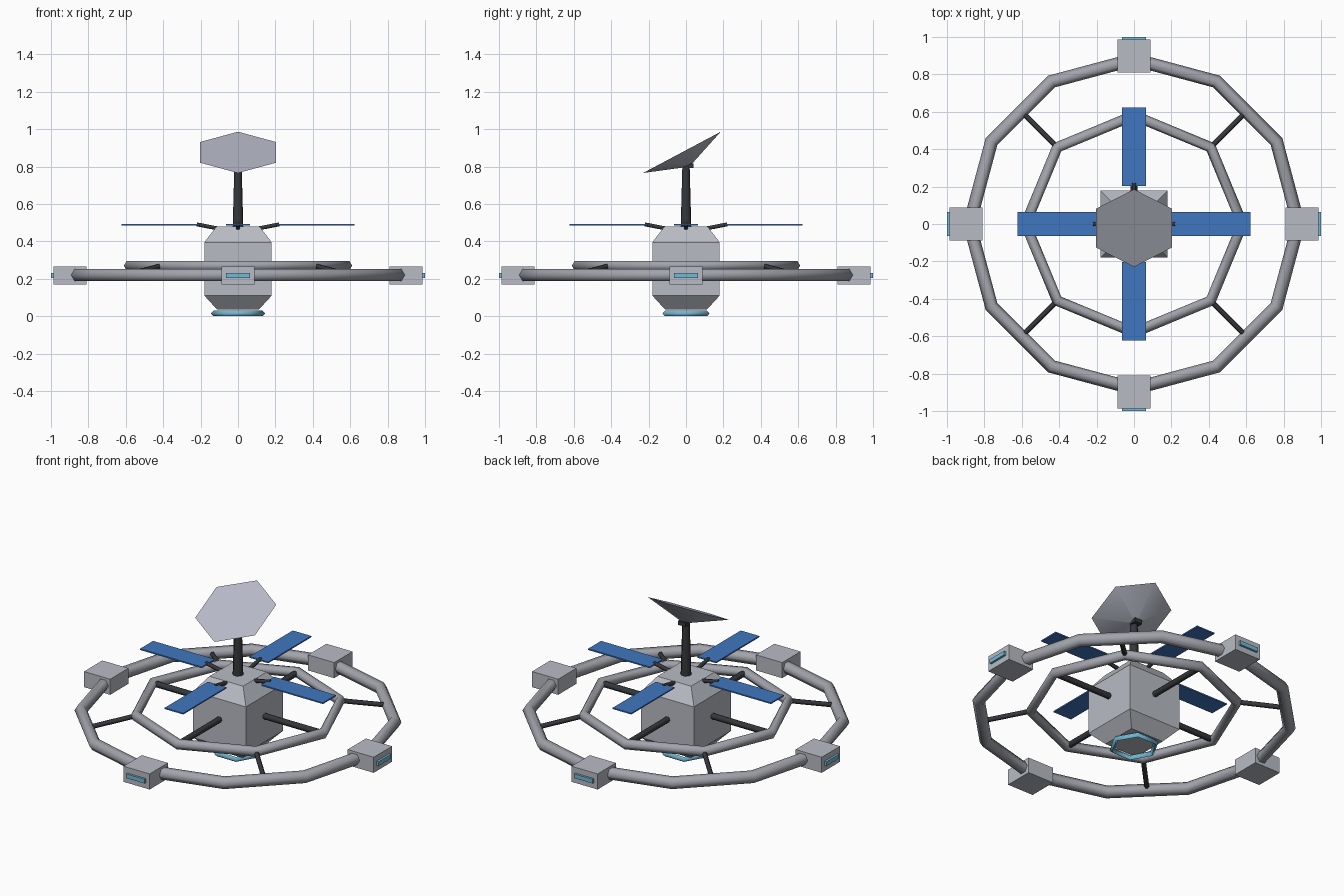
import bpy
import bmesh
from math import cos, sin, pi, radians, sqrt
from mathutils import Vector, Matrix

cube = bpy.data.objects.get("Cube")
if cube:
    bpy.data.objects.remove(cube, do_unlink=True)


def material(name, rgb):
    m = bpy.data.materials.new(name)
    m.use_nodes = True
    m.diffuse_color = (*rgb, 1)
    m.node_tree.nodes["Principled BSDF"].inputs["Base Color"].default_value = (*rgb, 1)
    return m


HULL = material("hull grey", (0.48, 0.50, 0.55))
DISH = material("dish grey", (0.48, 0.50, 0.58))
TUBE = material("ring grey", (0.36, 0.37, 0.41))
DARK = material("dark metal", (0.035, 0.038, 0.043))
PANEL = material("solar blue", (0.05, 0.18, 0.52))
LIGHT = material("light cyan", (0.17, 0.48, 0.66))


def finish(name, bm, mat, smooth=None):
    bmesh.ops.recalc_face_normals(bm, faces=bm.faces)
    me = bpy.data.meshes.new(name)
    bm.to_mesh(me)
    bm.free()
    me.materials.append(mat)
    ob = bpy.data.objects.new(name, me)
    bpy.context.collection.objects.link(ob)
    if smooth:
        bpy.ops.object.select_all(action='DESELECT')
        ob.select_set(True)
        bpy.context.view_layer.objects.active = ob
        bpy.ops.object.shade_smooth_by_angle(angle=radians(smooth))
    return ob


def loft(name, sides, phase, sections, mat, smooth=None, matrix=Matrix()):
    """Capped stack of regular polygons given as (radius, height)."""
    bm = bmesh.new()
    rings = []
    for r, z in sections:
        angles = [phase + 2 * pi * i / sides for i in range(sides)]
        rings.append([bm.verts.new(matrix @ Vector((r * cos(a), r * sin(a), z))) for a in angles])
    for low, high in zip(rings, rings[1:]):
        for i in range(sides):
            j = (i + 1) % sides
            bm.faces.new((low[i], low[j], high[j], high[i]))
    bm.faces.new(rings[0])
    bm.faces.new(rings[-1])
    return finish(name, bm, mat, smooth)


def rod(name, start, end, radius, mat):
    start, axis = Vector(start), Vector(end) - Vector(start)
    turn = axis.to_track_quat('Z', 'Y').to_matrix().to_4x4()
    return loft(name, 6, 0, [(radius, 0), (radius, axis.length)], mat, 65,
                Matrix.Translation(start) @ turn)


def box(name, centre, size, mat, turn=0.0):
    bm = bmesh.new()
    place = Matrix.Rotation(turn, 4, 'Z') @ Matrix.Translation(centre)
    bmesh.ops.create_cube(bm, size=1, matrix=place @ Matrix.Diagonal((*size, 1)))
    return finish(name, bm, mat)


def torus(name, major, minor, sides, tube_sides, z, mat):
    bm = bmesh.new()
    grid = []
    for i in range(sides):
        a = 2 * pi * i / sides
        loop = []
        for k in range(tube_sides):
            b = 2 * pi * k / tube_sides
            r = major + minor * cos(b)
            loop.append(bm.verts.new((r * cos(a), r * sin(a), z + minor * sin(b))))
        grid.append(loop)
    for i in range(sides):
        for k in range(tube_sides):
            n, m = (i + 1) % sides, (k + 1) % tube_sides
            bm.faces.new((grid[i][k], grid[n][k], grid[n][m], grid[i][m]))
    return finish(name, bm, mat, 95)


# Square core with chamfered top and bottom
s = sqrt(2)
loft("core_body", 4, pi / 4,
     [(0.113 * s, 0.037), (0.18 * s, 0.11), (0.18 * s, 0.395), (0.115 * s, 0.48)], HULL)

# Rings
torus("outer_ring", 0.88, 0.036, 12, 6, 0.22, TUBE)
torus("inner_ring", 0.58, 0.03, 8, 6, 0.27, TUBE)
torus("docking_light_ring", 0.13, 0.015, 6, 4, 0.015, LIGHT)

# Mast and dish
loft("mast", 8, pi / 8, [(0.031, 0.46), (0.021, 0.81)], DARK, 50)
box("dish_mount", (0, 0.018, 0.805), (0.05, 0.045, 0.025), DARK)
tilt = Matrix.Translation((0, -0.022, 0.876)) @ Matrix.Rotation(radians(28), 4, 'X')
loft("dish", 6, pi / 2, [(0.004, -0.085), (0.235, 0)], DISH, 40, tilt)

# Four-way repeated parts
for i, side in enumerate(("left", "back", "right", "front")):
    a = i * pi / 2
    spin = Matrix.Rotation(a, 3, 'Z')
    diagonal = Matrix.Rotation(a + pi / 4, 3, 'Z')
    box(side + "_solar_panel", (0.413, 0, 0.49), (0.42, 0.126, 0.008), PANEL, a)
    rod(side + "_panel_arm", spin @ Vector((0.07, 0, 0.462)),
        spin @ Vector((0.22, 0, 0.491)), 0.012, DARK)
    rod(side + "_inner_strut", spin @ Vector((0.16, 0, 0.27)),
        spin @ Vector((0.57, 0, 0.27)), 0.018, DARK)
    rod(side + "_outer_strut", diagonal @ Vector((0.58, 0, 0.27)),
        diagonal @ Vector((0.85, 0, 0.22)), 0.014, DARK)
    box(side + "_module", (0.898, 0, 0.218), (0.178, 0.178, 0.096), HULL, a)
    box(side + "_module_light", (0.99, 0, 0.218), (0.02, 0.126, 0.026), LIGHT, a)
